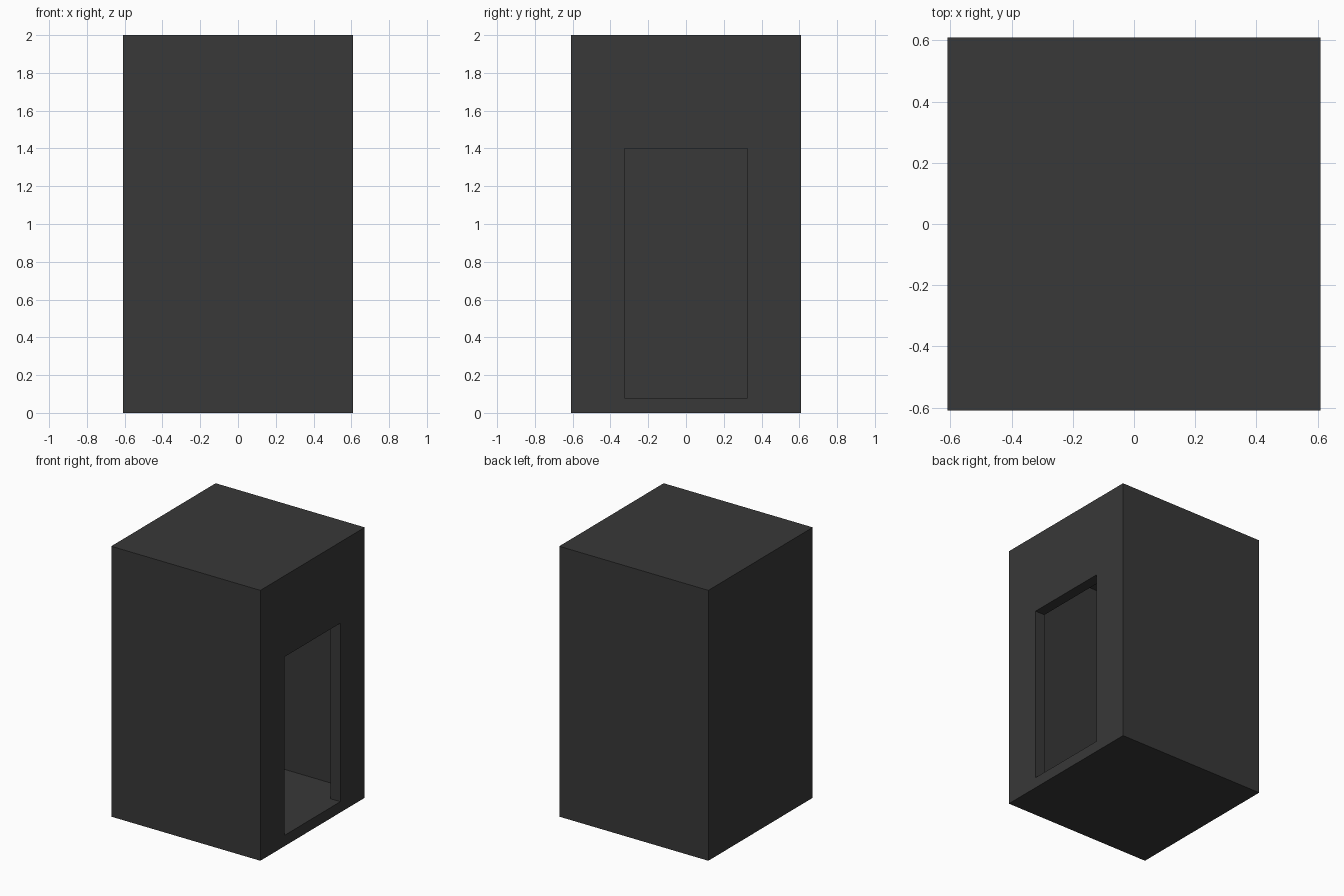
import bpy
import bmesh

if "Cube" in bpy.data.objects:
    bpy.data.objects.remove(bpy.data.objects["Cube"])

HALF, HEIGHT, WALL = 0.61, 2.0, 0.08
DOOR_HALF, DOOR_TOP = 0.325, 1.4
INNER = HALF - WALL

bm = bmesh.new()


def rect(x, half, z0, z1):
    """Rectangular loop of vertices facing along x."""
    return [bm.verts.new((x, y, z)) for y, z in
            ((-half, z0), (half, z0), (half, z1), (-half, z1))]


# Section loops: outside back -> outside front -> doorway -> room -> room back
loops = [
    rect(-HALF, HALF, 0, HEIGHT),
    rect(HALF, HALF, 0, HEIGHT),
    rect(HALF, DOOR_HALF, WALL, DOOR_TOP),
    rect(INNER, DOOR_HALF, WALL, DOOR_TOP),
    rect(INNER, INNER, WALL, HEIGHT - WALL),
    rect(-INNER, INNER, WALL, HEIGHT - WALL),
]

# Skin consecutive loops; the first quad of each band is its bottom side
bottoms = []
for a, b in zip(loops, loops[1:]):
    for i in range(4):
        j = (i + 1) % 4
        face = bm.faces.new((a[i], a[j], b[j], b[i]))
        if i == 0:
            bottoms.append(face)

# Back wall, outside and inside
bm.faces.new(loops[0][::-1])
bm.faces.new(loops[-1])

# Room floor runs flush into the doorway sill
bmesh.ops.dissolve_faces(bm, faces=bottoms[3:5])
bmesh.ops.recalc_face_normals(bm, faces=bm.faces)

mesh = bpy.data.meshes.new("booth_shell")
bm.to_mesh(mesh)
bm.free()
booth = bpy.data.objects.new("booth_shell", mesh)
bpy.context.collection.objects.link(booth)

# Dark charcoal finish
mat = bpy.data.materials.new("charcoal")
mat.diffuse_color = (0.04, 0.04, 0.04, 1)
mat.use_nodes = True
mat.node_tree.nodes["Principled BSDF"].inputs["Base Color"].default_value = mat.diffuse_color
mesh.materials.append(mat)
